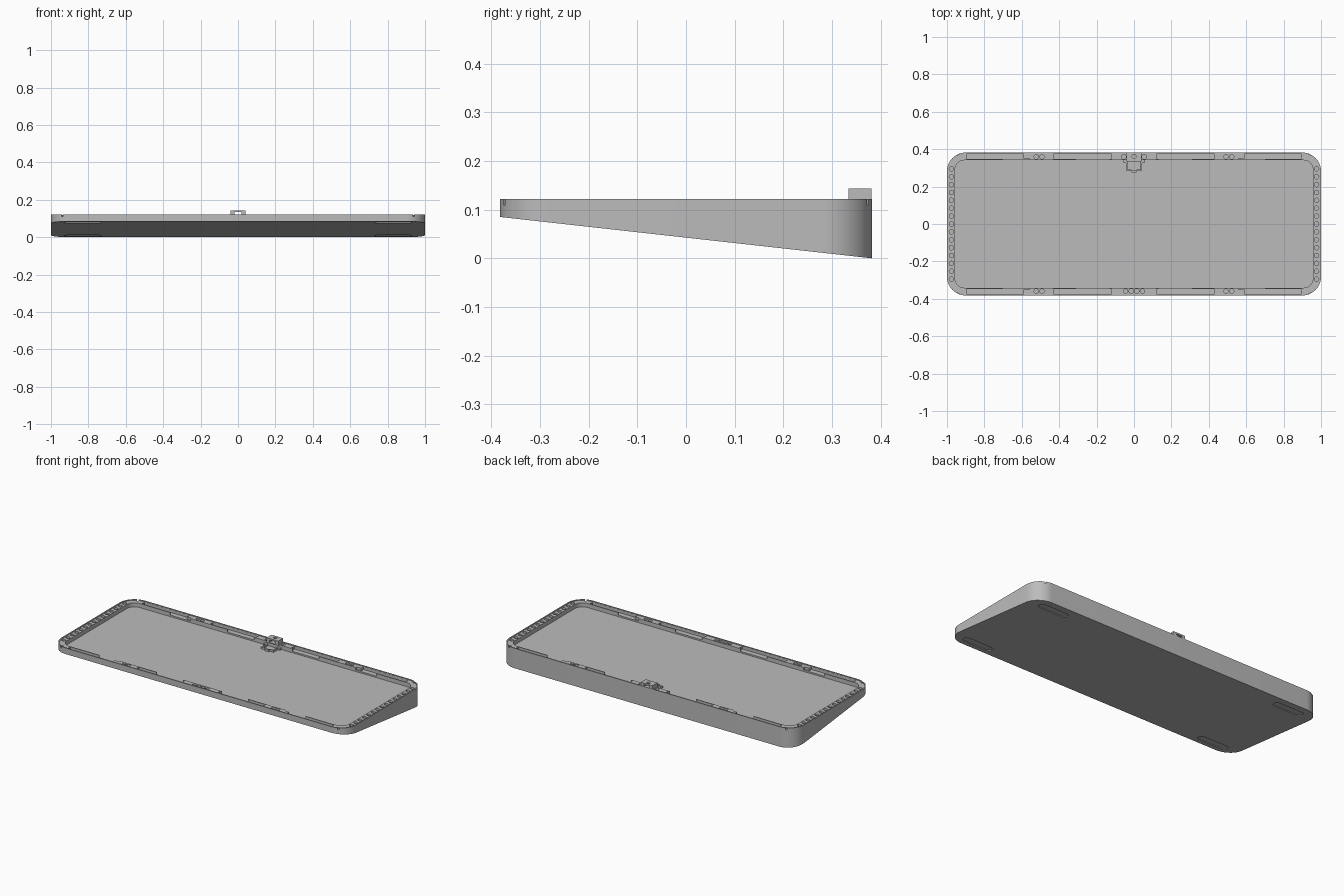
import bpy, bmesh, math
from mathutils import Matrix

cube = bpy.data.objects.get("Cube")
if cube:
    bpy.data.objects.remove(cube, do_unlink=True)

grey = bpy.data.materials.new("mid grey plastic")
grey.use_nodes = True
colour = (0.5, 0.5, 0.5, 1)
grey.diffuse_color = colour
grey.node_tree.nodes["Principled BSDF"].inputs["Base Color"].default_value = colour

TOP, FLOOR, HALF_Y = 0.122, 0.093, 0.382
RIM = TOP - 0.004            # seating surface just inside the thin outer lip


def underside(y):
    """Height of the sloping underside at depth y."""
    return 0.085 * (HALF_Y - y) / (2 * HALF_Y)


def rounded(hx, hy, r, cx=0, cy=0, steps=12):
    pts = []
    for q, (sx, sy) in enumerate([(1, 1), (-1, 1), (-1, -1), (1, -1)]):
        for i in range(steps + 1):
            a = math.radians(90) * (q + i / steps)
            pts.append((cx + sx * (hx - r) + r * math.cos(a),
                        cy + sy * (hy - r) + r * math.sin(a)))
    return pts


def prism(bm, pts, low, high):
    """Extrude an outline; low and high are functions of y."""
    a = [bm.verts.new((x, y, low(y))) for x, y in pts]
    b = [bm.verts.new((x, y, high(y))) for x, y in pts]
    bm.faces.new(a[::-1])
    bm.faces.new(b)
    for i in range(len(a)):
        j = (i + 1) % len(a)
        bm.faces.new((a[i], a[j], b[j], b[i]))


def flat(z):
    return lambda y: z


def box(bm, x0, x1, y0, y1, z0, z1):
    prism(bm, [(x0, y0), (x1, y0), (x1, y1), (x0, y1)], flat(z0), flat(z1))


def make(name, bm):
    bmesh.ops.recalc_face_normals(bm, faces=bm.faces)
    mesh = bpy.data.meshes.new(name)
    bm.to_mesh(mesh)
    bm.free()
    mesh.materials.append(grey)
    ob = bpy.data.objects.new(name, mesh)
    bpy.context.collection.objects.link(ob)
    return ob


def cut(ob, bm):
    """Subtract the cutter mesh and discard it."""
    tool = make("cutter", bm)
    tool.hide_render = True
    mod = ob.modifiers.new("cut", 'BOOLEAN')
    mod.operation, mod.solver, mod.object = 'DIFFERENCE', 'EXACT', tool
    bpy.context.view_layer.objects.active = ob
    bpy.ops.object.modifier_apply(modifier=mod.name)
    bpy.data.objects.remove(tool, do_unlink=True)


# Wedge body
bm = bmesh.new()
prism(bm, rounded(1, HALF_Y, 0.1), underside, flat(TOP))
case = make("wedge_case", bm)

# Step inside the outer lip, then the main tray
bm = bmesh.new()
prism(bm, rounded(0.993, HALF_Y - 0.007, 0.093), flat(RIM), flat(TOP + 0.05))
cut(case, bm)
bm = bmesh.new()
prism(bm, rounded(0.957, 0.341, 0.05), flat(FLOOR), flat(TOP + 0.05))
cut(case, bm)

# Troughs between the solid pads, and gaps that break up the thin ribs
bm = bmesh.new()
for sx in (-1, 1):
    for sy in (-1, 1):
        for x0, x1 in ((0.12, 0.43), (0.59, 0.895)):
            y0, y1 = sorted((sy * 0.347, sy * 0.374))
            box(bm, *sorted((sx * x0, sx * x1)), y0, y1, FLOOR + 0.008, TOP + 0.05)
cut(case, bm)
bm = bmesh.new()
for sx in (-1, 1):
    for sy in (-1, 1):
        for x0, x1 in ((0.13, 0.31), (0.56, 0.7)):
            y0, y1 = sorted((sy * 0.33, sy * 0.35))
            box(bm, *sorted((sx * x0, sx * x1)), y0, y1, FLOOR + 0.009, TOP + 0.05)
cut(case, bm)

# Round magnet sockets in the rim
sockets = [(sx * 0.976, -0.295 + 0.59 * i / 14) for sx in (-1, 1) for i in range(15)]
sockets += [(sx * x, sy * 0.359) for sx in (-1, 1) for sy in (-1, 1) for x in (0.492, 0.522)]
sockets += [(x, -0.359) for x in (-0.045, -0.015, 0.015, 0.045)]
sockets += [(x, 0.359) for x in (-0.055, 0.055)]
bm = bmesh.new()
for x, y in sockets:
    bmesh.ops.create_cone(bm, cap_ends=True, segments=16, radius1=0.012, radius2=0.012,
                          depth=0.06, matrix=Matrix.Translation((x, y, RIM + 0.018)))
cut(case, bm)

# Small notches through the lip at the four corners
bm = bmesh.new()
for sx in (-1, 1):
    for sy in (-1, 1):
        turn = math.atan2(sy * 0.092, sx * 0.04)
        place = (Matrix.Translation((sx * 0.94, sy * 0.372, TOP)) @ Matrix.Rotation(turn, 4, 'Z')
                 @ Matrix.Diagonal((0.03, 0.009, 0.024, 1)))
        bmesh.ops.create_cube(bm, size=1, matrix=place)
cut(case, bm)

# Shallow foot recesses under the corners
bm = bmesh.new()
for sx in (-1, 1):
    for y in (-0.325, 0.31):
        prism(bm, rounded(0.1, 0.024, 0.023, sx * 0.83, y, 6),
              lambda v: underside(v) - 0.02, lambda v: underside(v) + 0.004)
cut(case, bm)

# Cable bridge standing on the back rim, with a slot through it
bm = bmesh.new()
box(bm, -0.04, 0.04, 0.334, 0.381, RIM - 0.004, 0.143)
bridge = make("cable_bridge", bm)
bm = bmesh.new()
box(bm, -0.02, 0.02, 0.3, 0.4, RIM + 0.001, 0.134)
cut(bridge, bm)
bm = bmesh.new()
bmesh.ops.create_cone(bm, cap_ends=True, segments=16, radius1=0.011, radius2=0.011,
                      depth=0.03, matrix=Matrix.Translation((0, 0.362, 0.14)))
cut(bridge, bm)

# Socket frame on the tray floor in front of the bridge
bm = bmesh.new()
for s in (-1, 1):
    box(bm, *sorted((s * 0.034, s * 0.042)), 0.285, 0.342, FLOOR - 0.002, FLOOR + 0.012)
    box(bm, *sorted((s * 0.014, s * 0.034)), 0.285, 0.292, FLOOR - 0.002, FLOOR + 0.012)
    box(bm, *sorted((s * 0.042, s * 0.056)), 0.327, 0.342, FLOOR - 0.002, FLOOR + 0.012)
box(bm, -0.014, 0.014, 0.275, 0.285, FLOOR - 0.002, FLOOR + 0.012)
make("socket_frame", bm)

# Rounded walls shade smoothly, edges stay crisp
for ob in bpy.context.selected_objects:
    ob.select_set(False)
case.select_set(True)
bpy.context.view_layer.objects.active = case
bpy.ops.object.shade_smooth_by_angle(angle=math.radians(30))
